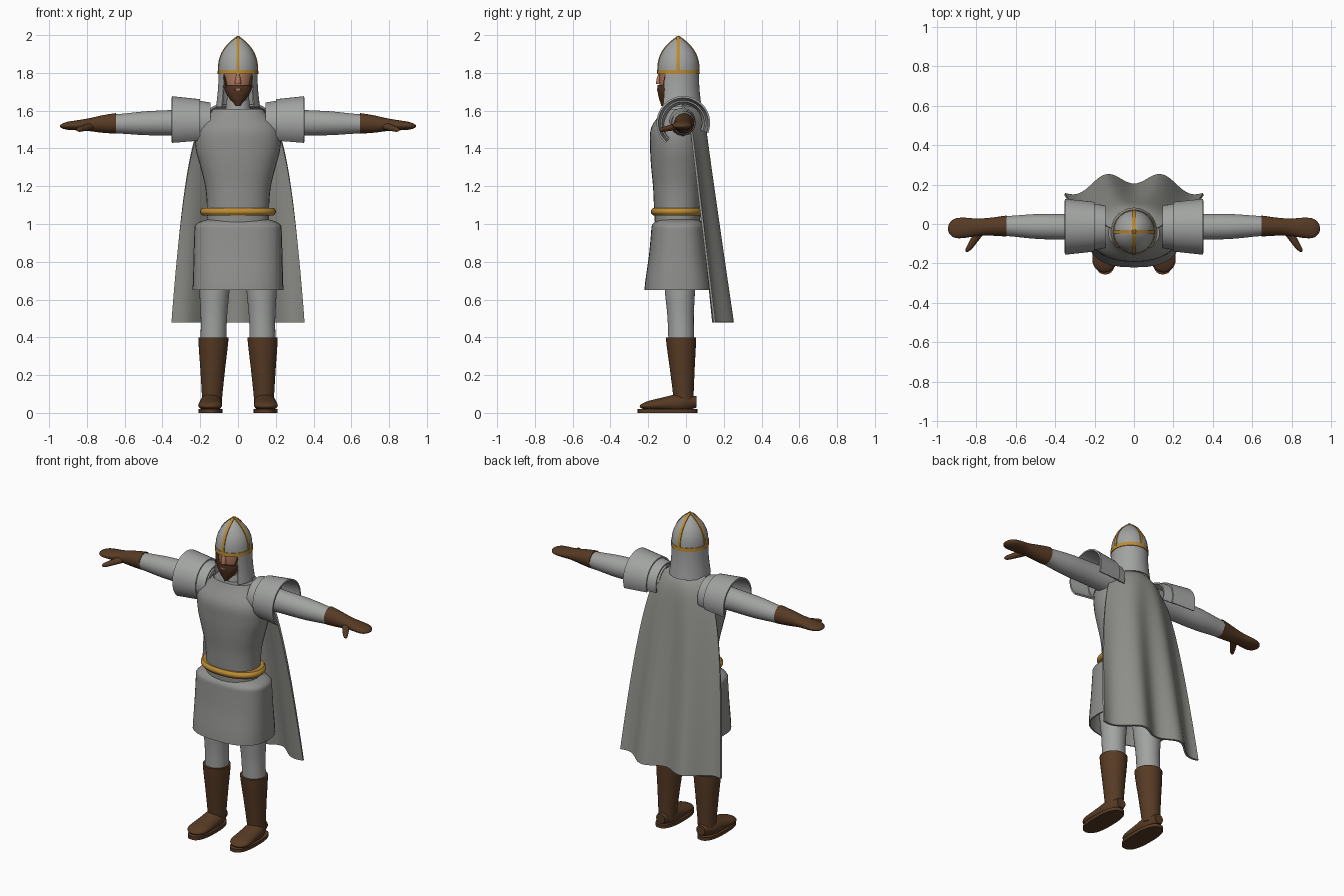
import bpy, bmesh
from math import sin, cos, pi, sqrt, radians, copysign
from mathutils import Vector

default_cube = bpy.data.objects.get("Cube")
if default_cube:
    bpy.data.objects.remove(default_cube, do_unlink=True)


def material(name, red, green, blue):
    colour = (red, green, blue, 1)
    made = bpy.data.materials.new(name)
    made.use_nodes = True
    made.diffuse_color = colour
    made.node_tree.nodes["Principled BSDF"].inputs["Base Color"].default_value = colour
    return made


steel = material("steel grey", .36, .37, .36)
cloth = material("tunic grey", .28, .28, .27)
cape_grey = material("cape grey", .28, .28, .26)
leather = material("brown leather", .095, .043, .018)
gold = material("gold", .5, .26, .035)
skin = material("skin", .42, .19, .11)
hair = material("brown hair", .085, .035, .016)
parts = []


def grid(name, mat, rows, thick=0, closed=False, mirror=False):
    """Skin a list of point rows as a thick sheet or, when closed, a capped tube."""
    bm = bmesh.new()
    verts = [[bm.verts.new(point) for point in row] for row in rows]
    count = len(verts[0])
    for low, high in zip(verts, verts[1:]):
        for i in range(count if closed else count - 1):
            j = (i + 1) % count
            bm.faces.new((low[i], low[j], high[j], high[i]))
    if closed and not thick:
        bm.faces.new(verts[0])
        bm.faces.new(verts[-1])
    bmesh.ops.recalc_face_normals(bm, faces=bm.faces)
    if thick:
        bmesh.ops.solidify(bm, geom=bm.faces[:], thickness=thick)
        bmesh.ops.recalc_face_normals(bm, faces=bm.faces)
    mesh = bpy.data.meshes.new(name)
    bm.to_mesh(mesh)
    bm.free()
    mesh.materials.append(mat)
    part = bpy.data.objects.new(name, mesh)
    bpy.context.collection.objects.link(part)
    if mirror:
        part.modifiers.new("Mirror", "MIRROR")
    parts.append(part)


def blend(keys, t):
    """Smooth curve through evenly spaced key values."""
    last = len(keys) - 1
    i = min(int(t * last), last - 1)
    f = t * last - i
    a, b, c, d = (keys[max(0, min(last, i + step))] for step in (-1, 0, 1, 2))
    return b + f / 2 * (c - a + f * (2 * a - 5 * b + 4 * c - d + f * (3 * (b - c) + d - a)))


def loft(name, mat, axis, start, end, widths, depths=None, power=2, tip=0,
         thick=0, mirror=False, steps=24, sides=32):
    """Ellipses along an axis from start to end; tip is the share that rounds off."""
    across, up = {"x": (1, 2), "y": (0, 2), "z": (0, 1)}[axis]
    rows = []
    for step in range(steps + 1):
        t = sin(pi / 2 * step / steps) if tip else step / steps
        scale = 1
        if tip and t > 1 - tip:
            scale = max(.03, sqrt(max(0, 1 - ((t - 1 + tip) / tip) ** 2)))
        width = blend(widths, t) * scale
        depth = blend(depths or widths, t) * scale
        row = []
        for side in range(sides):
            c, s = cos(2 * pi * side / sides), sin(2 * pi * side / sides)
            point = Vector(start).lerp(Vector(end), t)
            point[across] += width * copysign(abs(c) ** (2 / power), c)
            point[up] += depth * copysign(abs(s) ** (2 / power), s)
            row.append(point)
        rows.append(row)
    grid(name, mat, rows, thick, closed=True, mirror=mirror)


def span(first, last, count):
    return [first + (last - first) * i / count for i in range(count + 1)]


# Torso, skirt and belt
loft("torso", cloth, "z", (0, -.045, 1), (0, -.045, 1.61), power=2.2,
     widths=(.165, .165, .175, .2, .225, .22, .13),
     depths=(.12, .125, .13, .14, .145, .14, .08))
loft("skirt", cloth, "z", (0, -.04, .65), (0, -.04, 1.04), power=2.6, tip=.14,
     widths=(.24, .235, .23), depths=(.18, .155, .14), thick=.008)
loft("belt", gold, "z", (0, -.045, 1.045), (0, -.045, 1.086), power=2.2,
     widths=(.19, .2, .2, .19), depths=(.13, .14, .14, .13))

# Legs and boots
loft("legs", steel, "z", (.13, -.025, .38), (.12, -.04, .92), mirror=True,
     widths=(.068, .07, .08, .084, .085))
loft("boot_shafts", leather, "z", (.138, -.012, .05), (.13, -.027, .4), mirror=True,
     widths=(.052, .065, .08))
loft("boot_feet", leather, "y", (.14, .055, .058), (.15, -.245, .035), mirror=True, tip=.2,
     widths=(.03, .056, .06, .063, .06), depths=(.03, .052, .042, .03, .02))
loft("boot_soles", leather, "z", (.146, -.098, 0), (.146, -.098, .02), mirror=True,
     widths=(.063, .063), depths=(.158, .158), power=2.5, steps=1)

# Arms, gloves and thumbs
loft("arms", steel, "x", (.15, -.018, 1.54), (.66, -.01, 1.53), mirror=True,
     widths=(.07, .065, .063, .05), depths=(.075, .068, .063, .05))
loft("gloves", leather, "x", (.645, -.01, 1.533), (.943, -.023, 1.518), mirror=True, tip=.16,
     widths=(.053, .046, .044, .052, .048), depths=(.054, .046, .033, .025, .018))
loft("thumbs", leather, "y", (.775, -.03, 1.52), (.848, -.142, 1.497), mirror=True, tip=.2,
     widths=(.028, .022, .015), depths=(.02, .016, .012), sides=16)


# Shoulder plates in two overlapping arched layers
def shoulder_plates(name, inner, outer, inner_radius, outer_radius):
    rows = []
    for t in span(0, 1, 4):
        x = inner + (outer - inner) * t
        radius = inner_radius + (outer_radius - inner_radius) * t
        rows.append([(x, -.014 - radius * sin(angle), 1.535 + radius * cos(angle))
                     for angle in span(radians(-112), radians(138), 28)])
    grid(name, steel, rows, thick=.01, mirror=True)


shoulder_plates("outer_shoulder_plates", .2, .35, .126, .142)
shoulder_plates("inner_shoulder_plates", .145, .23, .108, .122)

# Cape that widens from the collar, with folds deepening toward the hem
cape_rows = []
for root in span(.08, 1, 24):
    t = root ** 2
    half_width = .35 * t ** .23
    back = .095 + .14 * t - .05 * (1 - t) ** 30
    cape_rows.append([(half_width * u, back - .078 * u * u - .03 * t * cos(2.5 * pi * u),
                       1.64 - 1.16 * t) for u in span(-1, 1, 48)])
grid("cape", cape_grey, cape_rows, thick=.012)

# Neck, face and beard
loft("neck", steel, "z", (0, -.03, 1.58), (0, -.035, 1.7), widths=(.068, .056))
loft("head", skin, "z", (0, -.053, 1.65), (0, -.05, 1.82),
     widths=(.045, .075, .085), depths=(.06, .088, .092))
loft("nose", skin, "z", (0, -.143, 1.74), (0, -.14, 1.795),
     widths=(.016, .014, .007), sides=12)
loft("beard", hair, "z", (0, -.088, 1.735), (0, -.118, 1.625),
     widths=(.077, .066, .042, .012), depths=(.062, .052, .034, .014))
loft("sideburns", hair, "z", (.066, -.09, 1.72), (.074, -.085, 1.78), mirror=True,
     widths=(.014, .01), depths=(.035, .03), sides=12)
loft("mouth", skin, "y", (0, -.146, 1.712), (0, -.153, 1.712),
     widths=(.022, .018), depths=(.007, .005), sides=16)


# Pointed helmet with a brow band and crossing ribs
def dome_radius(height):
    return .104 * (1 - .99 * height ** 2.7)


middle, oval = -.04, 1.05
dome = [dome_radius(height) for height in span(0, 1, 16)]
loft("helmet", steel, "z", (0, middle, 1.8), (0, middle, 1.994),
     widths=dome, depths=[radius * oval for radius in dome])
loft("helmet_band", gold, "z", (0, middle, 1.793), (0, middle, 1.816),
     widths=(.108, .107), depths=(.113, .112), steps=1)
lengthwise, crosswise = [], []
for v in span(-1, 1, 40):
    reach = copysign(dome_radius(1 - abs(v)) + .003, v)
    z = 1.996 - .194 * abs(v)
    lengthwise.append([(side, middle + reach * oval, z) for side in (-.009, .009)])
    crosswise.append([(reach, middle + side, z) for side in (-.009, .009)])
grid("helmet_rib_lengthwise", gold, lengthwise, thick=.005)
grid("helmet_rib_crosswise", gold, crosswise, thick=.005)

# Neck guard hanging from the helmet, open at the face
guard_rows = []
for t in span(0, 1, 6):
    radius = .103 + .014 * t * t
    guard_rows.append([(radius * cos(angle), middle + radius * oval * sin(angle), 1.8 - .18 * t)
                       for angle in span(radians(-42), radians(222), 32)])
grid("neck_guard", steel, guard_rows, thick=.008)

# Smooth shading with crisp rims
bpy.ops.object.select_all(action="DESELECT")
for part in parts:
    part.select_set(True)
bpy.context.view_layer.objects.active = parts[0]
bpy.ops.object.shade_smooth_by_angle(angle=radians(40))
